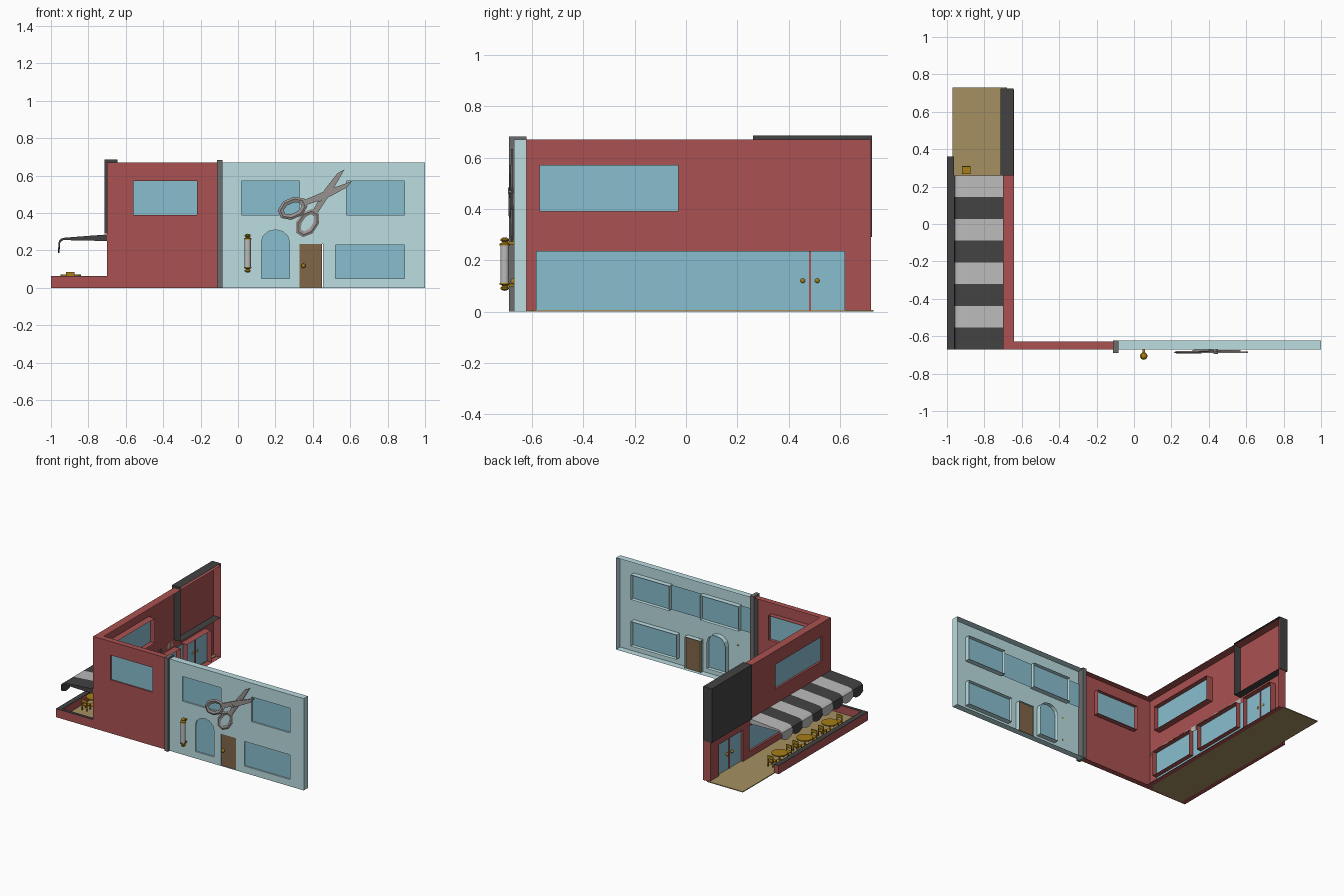
import bpy, bmesh, math
from mathutils import Vector, Matrix

if "Cube" in bpy.data.objects:
    bpy.data.objects.remove(bpy.data.objects["Cube"])

def mat(name, r, g, b):
    m = bpy.data.materials.new(name)
    m.diffuse_color = [(c / 255) ** 2.2 for c in (r, g, b)] + [1]
    m.use_nodes = True
    m.node_tree.nodes["Principled BSDF"].inputs["Base Color"].default_value = m.diffuse_color
    return m

RED = mat("red_wall", 168, 82, 82)
BLUE = mat("pale_blue_wall", 186, 220, 224)
GLASS = mat("glass", 135, 188, 206)
DARK = mat("dark_trim", 68, 68, 68)
PILLAR = mat("pillar_grey", 108, 108, 108)
LIGHT = mat("light_cloth", 185, 185, 185)
WOOD = mat("door_wood", 128, 102, 74)
GOLD = mat("gold", 165, 125, 30)
SAND = mat("patio_sand", 163, 143, 97)
STEEL = mat("steel", 150, 145, 142)

def finish(bm, name, m, recalc=True, smooth=False):
    if recalc:
        bmesh.ops.recalc_face_normals(bm, faces=bm.faces)
    me = bpy.data.meshes.new(name)
    bm.to_mesh(me)
    bm.free()
    o = bpy.data.objects.new(name, me)
    bpy.context.collection.objects.link(o)
    me.materials.append(m)
    if smooth:
        bpy.ops.object.select_all(action='DESELECT')
        o.select_set(True)
        bpy.context.view_layer.objects.active = o
        bpy.ops.object.shade_smooth_by_angle(angle=math.radians(35))
    return o

def add_box(bm, x0, x1, y0, y1, z0, z1):
    M = Matrix.Translation(((x0 + x1) / 2, (y0 + y1) / 2, (z0 + z1) / 2)) @ \
        Matrix.Diagonal((x1 - x0, y1 - y0, z1 - z0, 1))
    bmesh.ops.create_cube(bm, size=1, matrix=M)

def box(name, m, *dims):
    bm = bmesh.new()
    add_box(bm, *dims)
    return finish(bm, name, m)

def lathe(name, m, profile, x, y, n=12):
    bm = bmesh.new()
    vs = [bm.verts.new((r, 0, z)) for r, z in profile]
    es = [bm.edges.new(p) for p in zip(vs, vs[1:])]
    bmesh.ops.spin(bm, geom=vs + es, axis=(0, 0, 1), cent=(0, 0, 0), steps=n, angle=2 * math.pi)
    bmesh.ops.remove_doubles(bm, verts=bm.verts, dist=1e-5)
    bmesh.ops.translate(bm, verts=bm.verts, vec=(x, y, 0))
    return finish(bm, name, m, smooth=True)

def rect(u0, u1, v0, v1):
    return [(u0, v0), (u1, v0), (u1, v1), (u0, v1)]

def front(u, v, d):
    return (u, -0.67 + d, v)

def left(u, v, d):
    return (-0.70 + d, u, v)

# Facades are hollow shells: pierced face, outer rim and window returns, open at the back
def facade(name, m, P, outline, holes, depth, hole_depth):
    bm = bmesh.new()
    edges = []
    for i, loop in enumerate([outline] + holes):
        dd = hole_depth if i else depth
        a = [bm.verts.new(P(u, v, 0)) for u, v in loop]
        b = [bm.verts.new(P(u, v, dd)) for u, v in loop]
        for k in range(len(a)):
            j = (k + 1) % len(a)
            edges.append(bm.edges.new((a[k], a[j])))
            bm.faces.new((a[k], a[j], b[j], b[k]))
    n = Vector((0, -1, 0)) if P is front else Vector((-1, 0, 0))
    bmesh.ops.triangle_fill(bm, use_beauty=True, edges=edges, normal=n)
    return finish(bm, name, m)

def pane(name, m, P, loop, d):
    bm = bmesh.new()
    f = bm.faces.new([bm.verts.new(P(u, v, d)) for u, v in loop])
    f.normal_update()
    n = Vector((0, -1, 0)) if P is front else Vector((-1, 0, 0))
    if f.normal.dot(n) < 0:
        f.normal_flip()
    return finish(bm, name, m, recalc=False)

# Pale blue shop front
arch = [(0.125, 0.05), (0.275, 0.05)] + [
    (0.20 + 0.075 * math.cos(t * math.pi / 6), 0.245 + 0.065 * math.sin(t * math.pi / 6)) for t in range(7)]
big = rect(0.52, 0.89, 0.05, 0.23)
door = rect(0.33, 0.455, 0.002, 0.235)
facade("shop_front_wall", BLUE, front, rect(-0.095, 1, 0, 0.67),
       [rect(0.02, 0.33, 0.39, 0.57), rect(0.58, 0.89, 0.39, 0.57), big, door, arch], 0.048, 0.038)
pane("shop_upper_glass", GLASS, front, rect(-0.08, 0.89, 0.39, 0.57), 0.01)
pane("shop_lower_glass", GLASS, front, big, 0.01)
pane("shop_arched_glass", GLASS, front, arch, 0.01)
box("shop_door", WOOD, 0.33, 0.45, -0.664, -0.645, 0.002, 0.235)
bm = bmesh.new()
bmesh.ops.create_icosphere(bm, subdivisions=2, radius=0.012, matrix=Matrix.Translation((0.35, -0.672, 0.117)))
finish(bm, "shop_door_knob", GOLD, smooth=True)

# Red corner building
win = rect(-0.56, -0.22, 0.39, 0.57)
facade("red_front_wall", RED, front, rect(-0.70, -0.10, 0, 0.67), [win], 0.042, 0.036)
pane("red_front_glass", GLASS, front, win, 0.01)
up = rect(-0.57, -0.03, 0.39, 0.57)
facade("red_side_wall", RED, left, rect(-0.67, 0.72, 0, 0.67),
       [up, rect(-0.585, -0.21, 0.05, 0.235), rect(-0.13, 0.27, 0.05, 0.235),
        rect(0.345, 0.62, 0.002, 0.235)], 0.058, 0.05)
pane("side_upper_glass", GLASS, left, up, 0.015)
pane("side_lower_glass", GLASS, left, rect(-0.585, 0.62, 0.002, 0.235), 0.015)
box("cafe_door_divider", RED, -0.69, -0.68, 0.479, 0.487, 0.002, 0.235)
for i, y in enumerate((0.455, 0.511)):
    bm = bmesh.new()
    bmesh.ops.create_icosphere(bm, subdivisions=2, radius=0.011, matrix=Matrix.Translation((-0.69, y, 0.12)))
    finish(bm, f"cafe_door_knob_{i}", GOLD, smooth=True)

# Pillar between the two shops
box("divider_pillar", PILLAR, -0.112, -0.082, -0.69, -0.622, 0, 0.682)

# Dark sign board wrapping the top of the side wall, open at the back
bm = bmesh.new()
add_box(bm, -0.715, -0.645, 0.26, 0.724, 0.29, 0.685)
bmesh.ops.recalc_face_normals(bm, faces=bm.faces)
bmesh.ops.delete(bm, geom=[f for f in bm.faces if f.normal.x > 0.9], context='FACES')
finish(bm, "blank_sign_board", DARK, recalc=False)

# Patio floor and low wall
box("patio_floor", SAND, -0.97, -0.68, -0.66, 0.73, 0, 0.006)
for part, dims in (("side", (-1, -0.962, -0.67, 0.36)), ("front", (-0.962, -0.70, -0.67, -0.648))):
    box(f"patio_{part}_wall", RED, *dims, 0, 0.06)
    box(f"patio_{part}_cap", DARK, *dims, 0.06, 0.063)

# Striped awning with a curled, scalloped hanging edge
w = 0.93 / 8
for i in range(8):
    bm = bmesh.new()
    rows = []
    for k in range(9):
        y = 0.26 - w * (i + k / 8)
        drop = 0.02 * math.sin(math.pi * k / 8)
        prof = [(-0.70, 0.285), (-0.925, 0.268), (-0.945, 0.263), (-0.958, 0.25), (-0.962, 0.205 - drop),
                (-0.955, 0.205 - drop), (-0.95, 0.243), (-0.935, 0.255), (-0.70, 0.25)]
        rows.append([bm.verts.new((x, y, z)) for x, z in prof])
    for a, b in zip(rows, rows[1:]):
        for j in range(9):
            bm.faces.new((a[j], a[j - 1], b[j - 1], b[j]))
    bm.faces.new(rows[0])
    bm.faces.new(rows[-1])
    finish(bm, f"awning_stripe_{i}", DARK if i % 2 else LIGHT, smooth=True)

# Patio tables, each with two chairs
for i, y in enumerate((0.20, -0.09, -0.38)):
    lathe(f"table_{i}", GOLD, [(0, 0.006), (0.028, 0.006), (0.028, 0.011), (0.006, 0.016), (0.006, 0.062),
                               (0.055, 0.062), (0.055, 0.07), (0, 0.07)], -0.895, y, 16)
    for s in (-1, 1):
        bm = bmesh.new()
        c = y + s * 0.088
        add_box(bm, -0.92, -0.875, c - 0.022, c + 0.022, 0.038, 0.045)
        b = c + s * 0.019
        add_box(bm, -0.92, -0.875, b - 0.003, b + 0.003, 0.062, 0.085)
        for x in (-0.917, -0.878):
            for yy, top in ((b, 0.085), (c - s * 0.019, 0.04)):
                add_box(bm, x - 0.003, x + 0.003, yy - 0.003, yy + 0.003, 0.006, top)
        finish(bm, f"chair_{i}_{'front' if s < 0 else 'back'}", GOLD)

# Striped-pole style lamp: pale tube with turned gold ends and wall brackets
px, py = 0.052, -0.706
lathe("pole_tube", LIGHT, [(0, 0.11), (0.017, 0.11), (0.017, 0.262), (0, 0.262)], px, py, 16)
end = [(0, 0.258), (0.02, 0.258), (0.02, 0.264), (0.009, 0.27), (0.016, 0.276), (0.016, 0.282), (0.008, 0.288), (0, 0.289)]
lathe("pole_top_cap", GOLD, end, px, py, 16)
lathe("pole_bottom_cap", GOLD, [(r, 0.37 - z) for r, z in end], px, py, 16)
for n, z in (("upper", 0.267), ("lower", 0.103)):
    box(f"pole_{n}_bracket", GOLD, px - 0.006, px + 0.006, py, -0.668, z - 0.005, z + 0.005)

# Giant scissors: one ring handle plus tapered blade per half
def scissor_half(name, cx, cz, tx, tz, y, side):
    ax = Vector((tx - cx, 0, tz - cz))
    L = ax.length
    ax.normalize()
    up = Vector((-ax.z, 0, ax.x)) * side
    def P(a, b, d):
        return Vector((cx, y + d, cz)) + ax * a + up * b
    bm = bmesh.new()
    rings = []
    for ra, rb, d in ((0.07, 0.046, 0.012), (0.084, 0.058, 0.006), (0.07, 0.046, 0), (0.052, 0.028, 0.006)):
        rings.append([bm.verts.new(P(ra * math.cos(t), rb * math.sin(t), d))
                      for t in [math.pi * (k + 0.5) / 4 for k in range(8)]])
    for r in range(4):
        for k in range(8):
            q, p = rings[(r + 1) % 4], rings[r]
            bm.faces.new((p[k], p[k - 1], q[k - 1], q[k]))
    blade = [(0.06, -0.012), (0.14, -0.02), (0.2, -0.024), (L - 0.04, -0.016), (L, 0.004), (0.2, 0.014), (0.13, 0.014), (0.06, 0.016)]
    lo = [bm.verts.new(P(a, b, 0.010)) for a, b in blade]
    hi = [bm.verts.new(P(a, b, 0.002)) for a, b in blade]
    bm.faces.new(lo)
    bm.faces.new(hi)
    for k in range(8):
        bm.faces.new((lo[k], lo[k - 1], hi[k - 1], hi[k]))
    finish(bm, name, STEEL)

scissor_half("scissors_half_upper", 0.292, 0.425, 0.612, 0.567, -0.692, 1)
scissor_half("scissors_half_lower", 0.372, 0.347, 0.567, 0.636, -0.684, -1)
bm = bmesh.new()
bmesh.ops.create_cone(bm, cap_ends=True, segments=12, radius1=0.012, radius2=0.012, depth=0.022,
                      matrix=Matrix.Translation((0.437, -0.683, 0.472)) @ Matrix.Rotation(math.pi / 2, 4, 'X'))
finish(bm, "scissors_pivot", STEEL)
